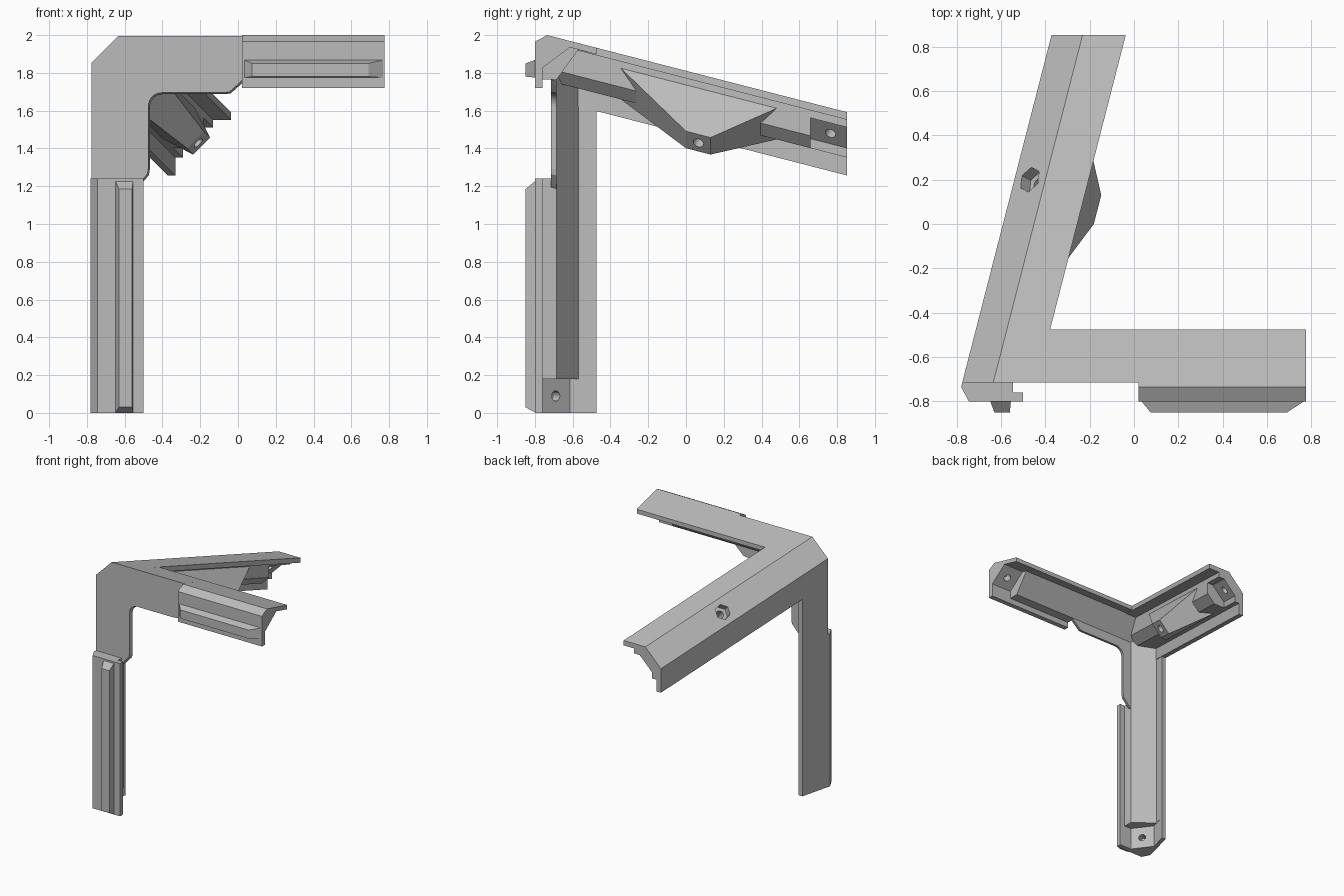
import bpy, bmesh, math
from mathutils import Vector

cube = bpy.data.objects.get("Cube")
if cube:
    bpy.data.objects.remove(cube, do_unlink=True)

grey = bpy.data.materials.new("plain grey")
grey.use_nodes = True
grey.diffuse_color = (0.5, 0.5, 0.5, 1)
grey.node_tree.nodes["Principled BSDF"].inputs["Base Color"].default_value = (0.5, 0.5, 0.5, 1)

SLOPE = 0.257        # sideways and downward drift of the rear arm per unit of y


def finish(name, bm):
    bmesh.ops.recalc_face_normals(bm, faces=bm.faces)
    mesh = bpy.data.meshes.new(name)
    bm.to_mesh(mesh)
    bm.free()
    mesh.materials.append(grey)
    obj = bpy.data.objects.new(name, mesh)
    bpy.context.collection.objects.link(obj)
    return obj


def prism(name, start, end):
    """Solid between two matching loops of points."""
    bm = bmesh.new()
    a = [bm.verts.new(p) for p in start]
    b = [bm.verts.new(p) for p in end]
    bm.faces.new(a)
    bm.faces.new(b)
    for i in range(len(a)):
        j = (i + 1) % len(a)
        bm.faces.new((a[i], a[j], b[j], b[i]))
    return finish(name, bm)


def side(s, y, u, leg):
    """s runs along the limb from the corner, u is depth below its outer face."""
    return Vector((-0.78 + u, y, 2 - s)) if leg else Vector((-0.78 + s, y, 2 - u))


def rear(a, y, b):
    """Point in the slanted frame of the rear arm."""
    drift = SLOPE * (y + 0.735)
    return Vector((-0.78 + a + drift, y, 2 - b - drift))


def mirrored(half):
    return half + [(b, a) for a, b in reversed(half)]


def cut(objs, centre, axis, radius, length, sides):
    """Drill a straight hole centred on a point."""
    bpy.ops.mesh.primitive_cylinder_add(vertices=sides, radius=radius, depth=length, location=centre)
    tool = bpy.context.object
    tool.rotation_mode = 'QUATERNION'
    tool.rotation_quaternion = axis.to_track_quat('Z', 'Y')
    tool.hide_render = True
    for obj in objs:
        mod = obj.modifiers.new("hole", 'BOOLEAN')
        mod.operation = 'DIFFERENCE'
        mod.solver = 'EXACT'
        mod.object = tool
        bpy.context.view_layer.objects.active = obj
        bpy.ops.object.modifier_apply(modifier=mod.name)
    bpy.data.objects.remove(tool, do_unlink=True)


# Profiles of the front limbs as (y, depth)
outer = [(-0.475, 0.067), (-0.735, 0), (-0.8, 0.035), (-0.8, 0.28), (-0.76, 0.28)]
flange_edge = [(-0.475, 0.102)]
rib = [(-0.685, 0.235), (-0.57, 0.078)]
ribbed = outer + [(-0.76, 0.235)] + rib + flange_edge
lug = outer + [(-0.76, 0.174), (-0.615, 0.065)] + flange_edge
inner = [(-0.475, 0.067), (-0.715, 0.005), (-0.715, 0.235)] + rib + flange_edge

# Front limbs: the crossbar and the upright
for name, leg, s0, s1, taper in (("crossbar", False, 0.80, 1.555, 0.085), ("upright", True, 0.76, 2.0, 0.03)):
    pocket = s1 - 0.18

    def limb(part, profile, a, b):
        return prism(f"{name}_{part}", [side(a, y, u, leg) for y, u in profile],
                     [side(b, y, u, leg) for y, u in profile])

    limb("inner", inner, 0.21, s0)
    limb("ribbed", ribbed, s0, pocket)
    end = limb("end_lug", lug, pocket, s1)

    # Raised tongue with bevelled ends
    base = [(s0 + 0.01, 0.13), (s1, 0.13), (s1, 0.225), (s0 + 0.01, 0.225)]
    tip = [(s0 + 0.055, 0.15), (s1 - taper, 0.15), (s1 - taper, 0.22), (s0 + 0.055, 0.22)]
    prism(f"{name}_tongue", [side(s, -0.795, u, leg) for s, u in base],
          [side(s, -0.85, u, leg) for s, u in tip])

    # Blind screw hole in the end lug
    centre = side(s1 - 0.09, -0.69, 0.12, leg)
    axis = side(s1 - 0.09, -0.63, 0.20, leg) - centre
    cut([end], centre, axis, 0.027, 0.12, 20)

# Corner plate with filleted inside corner
fillet = [(0.37 - 0.07 * math.sin(t), 0.37 - 0.07 * math.cos(t))
          for t in (math.pi / 4 * i / 4 for i in range(5))]
plate = mirrored([(0.14, 0), (0.80, 0), (0.80, 0.23), (0.78, 0.25), (0.73, 0.295), (0.70, 0.30)] + fillet)
prism("corner_plate", [rear(a, -0.715, b) for a, b in plate], [rear(a, -0.685, b) for a, b in plate])


# Rear slanted arm
def rear_prism(name, profile, y0, y1):
    return prism(name, [rear(a, y0, b) for a, b in profile], [rear(a, y1, b) for a, b in profile])


angle = mirrored([(0.14, 0), (0.335, 0), (0.335, 0.04), (0.24, 0.04), (0.24, 0.08), (0.19, 0.08)])
arm = rear_prism("rear_arm", angle, -0.714, 0.853)
bar = rear_prism("rear_arm_rib", mirrored([(0.18, 0.07), (0.24, 0.07), (0.24, 0.175)]), -0.69, 0.66)

# Tapered boss beneath the rear arm
foot = [(0.24, -0.345, 0.075), (0.24, 0.48, 0.075), (0.075, 0.48, 0.24), (0.075, -0.345, 0.24)]
head = [(0.41, 0, 0.32), (0.41, 0.13, 0.32), (0.32, 0.13, 0.41), (0.32, 0, 0.41)]
boss = prism("boss", [rear(*p) for p in foot], [rear(*p) for p in head])

# Bolt hole through the boss, hexagonal nut pocket, and end screw hole
axis = Vector((-1, 2 * SLOPE, 1)).normalized()
mouth = rear(0.365, 0.065, 0.365)
nut = rear(0.07, 0.2, 0.07)
solids = [arm, bar, boss]
cut(solids, (mouth + nut) / 2, axis, 0.029, (nut - mouth).length + 0.1, 20)
cut(solids, nut, axis, 0.06, 0.12, 6)
cut([arm], rear(0.135, 0.765, 0.135), axis, 0.029, 0.1, 20)
